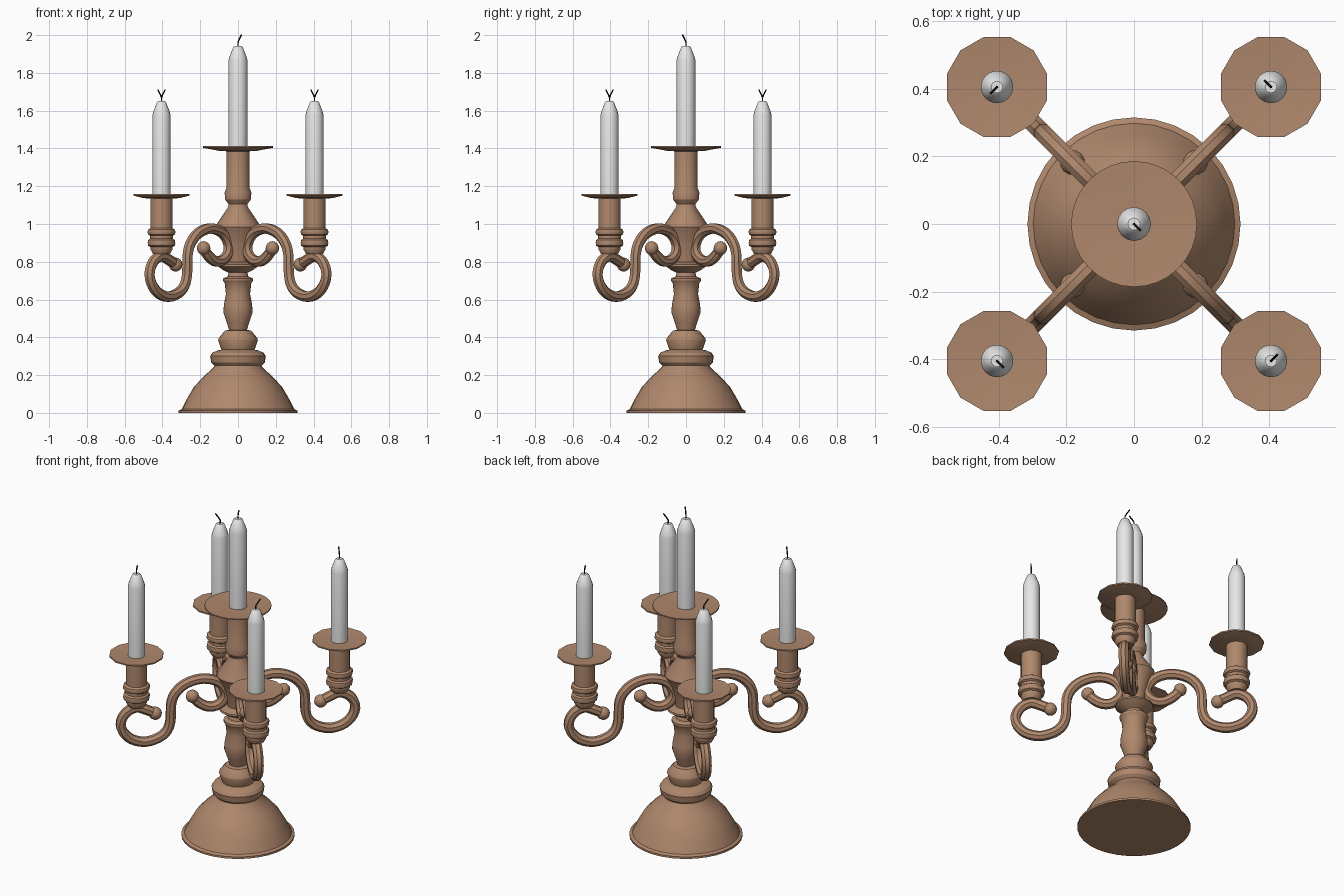
import bpy, bmesh, math
from mathutils import Vector, Matrix
from mathutils.geometry import interpolate_bezier

if "Cube" in bpy.data.objects:
    bpy.data.objects.remove(bpy.data.objects["Cube"])


def material(name, rgb):
    m = bpy.data.materials.new(name)
    m.diffuse_color = (*rgb, 1)
    m.use_nodes = True
    m.node_tree.nodes["Principled BSDF"].inputs["Base Color"].default_value = m.diffuse_color
    return m


BRONZE = material("warm bronze", (0.43, 0.245, 0.15))
WAX = material("white wax", (0.8, 0.8, 0.8))
WICK = material("black wick", (0.015, 0.015, 0.015))


def finish(name, bm, mat, place=Matrix(), angle=30):
    bmesh.ops.recalc_face_normals(bm, faces=bm.faces)
    bm.transform(place)
    me = bpy.data.meshes.new(name)
    bm.to_mesh(me)
    bm.free()
    me.materials.append(mat)
    ob = bpy.data.objects.new(name, me)
    bpy.context.collection.objects.link(ob)
    bpy.ops.object.select_all(action='DESELECT')
    ob.select_set(True)
    bpy.context.view_layer.objects.active = ob
    bpy.ops.object.shade_smooth_by_angle(angle=math.radians(angle))
    return ob


def skin(bm, rings):
    """Join successive rings of vertices and cap both ends."""
    n = len(rings[0])
    for a, b in zip(rings, rings[1:]):
        for i in range(n):
            j = (i + 1) % n
            bm.faces.new((a[i], a[j], b[j], b[i]))
    bm.faces.new(rings[0][::-1])
    bm.faces.new(rings[-1])


def lathe(name, profile, sides, mat, place=Matrix(), angle=30):
    bm = bmesh.new()
    skin(bm, [[bm.verts.new((r * math.cos(math.tau * i / sides),
                             r * math.sin(math.tau * i / sides), z))
               for i in range(sides)] for r, z in profile])
    return finish(name, bm, mat, place, angle)


def tube(bm, pts, side, rad, sides, turn=0.0):
    """Sweep a polygon along a flat path; side is the path plane's normal."""
    rings = []
    for i, p in enumerate(pts):
        t = (pts[min(i + 1, len(pts) - 1)] - pts[max(i - 1, 0)]).normalized()
        n = t.cross(side)
        rings.append([bm.verts.new(p + rad * (n * math.cos(a) + side * math.sin(a)))
                      for a in (math.tau * k / sides + turn for k in range(sides))])
    skin(bm, rings)


def smooth_path(p, steps):
    """Catmull-Rom curve through the given points."""
    out = []
    for i in range(len(p) - 1):
        a, b = p[max(i - 1, 0)], p[min(i + 2, len(p) - 1)]
        seg = interpolate_bezier(p[i], p[i] + (p[i + 1] - a) / 6,
                                 p[i + 1] - (b - p[i]) / 6, p[i + 1], steps + 1)
        out += [Vector(v) for v in seg[:-1]]
    return out + [p[-1]]


def candle(prefix, z0, z1, r, place):
    # wax body with a tapered tip
    lathe(prefix + "_candle", [(r, z0 - 0.01), (r, z1 - 0.075), (r * 0.9, z1 - 0.055),
                               (r * 0.5, z1 - 0.005), (r * 0.36, z1)], 16, WAX, place, 35)
    # bent wick
    bm = bmesh.new()
    pts = [Vector((0, y, z1 + z)) for y, z in
           ((0, -0.01), (0, 0.02), (0.01, 0.037), (0.026, 0.06))]
    tube(bm, pts, Vector((1, 0, 0)), 0.004, 6)
    finish(prefix + "_wick", bm, WICK, place)


# turned central stem, from the foot to the top drip plate
STEM = [(0.315, 0), (0.315, 0.012), (0.298, 0.02), (0.27, 0.075), (0.235, 0.135),
        (0.185, 0.19), (0.13, 0.24), (0.125, 0.25), (0.142, 0.268), (0.147, 0.3),
        (0.135, 0.318), (0.11, 0.33), (0.088, 0.335), (0.105, 0.385), (0.103, 0.395),
        (0.07, 0.435), (0.048, 0.44), (0.058, 0.475), (0.077, 0.53), (0.075, 0.57),
        (0.064, 0.63), (0.07, 0.685), (0.08, 0.7), (0.08, 0.712), (0.055, 0.722),
        (0.05, 0.742), (0.08, 0.757), (0.105, 0.775), (0.103, 0.785), (0.06, 0.8),
        (0.07, 0.86), (0.09, 0.93), (0.118, 0.985), (0.115, 0.995), (0.052, 1.09),
        (0.05, 1.105), (0.068, 1.13), (0.071, 1.165), (0.06, 1.195), (0.06, 1.385),
        (0.1, 1.387), (0.186, 1.404), (0.186, 1.412), (0.05, 1.405)]
lathe("central_stem", STEM, 32, BRONZE)
candle("central", 1.41, 1.942, 0.05, Matrix.Rotation(math.radians(-135), 4, 'Z'))

# double scroll of one arm: front-view x and z, from inner curl to outer curl
SCROLL = [(.182, .872), (.16, .835), (.125, .805), (.088, .805), (.056, .84), (.05, .89),
          (.075, .945), (.12, .973), (.17, .972), (.218, .945), (.25, .9), (.265, .85),
          (.268, .79), (.27, .73), (.283, .675), (.315, .635), (.37, .615), (.425, .637),
          (.46, .69), (.467, .75), (.445, .805), (.405, .83), (.365, .81), (.33, .785)]
R = 0.405 * math.sqrt(2)

# socket with its rings and twelve-sided drip plate
SOCKET = [(0.045, 0.84), (0.06, 0.865), (0.06, 0.878), (0.073, 0.885), (0.076, 0.9),
          (0.073, 0.915), (0.062, 0.922), (0.062, 0.938), (0.073, 0.945), (0.077, 0.957),
          (0.073, 0.97), (0.06, 0.978), (0.06, 1.135), (0.1, 1.137), (0.153, 1.15),
          (0.153, 1.158), (0.05, 1.15)]

for k, label in enumerate(("back_right", "back_left", "front_left", "front_right")):
    turn = Matrix.Rotation(math.radians(45 + 90 * k), 4, 'Z')
    at_end = turn @ Matrix.Translation((R, 0, 0))
    path = smooth_path([Vector((x * math.sqrt(2), 0, z)) for x, z in SCROLL], 3)
    bm = bmesh.new()
    tube(bm, path, Vector((0, 1, 0)), 0.029, 8, math.pi / 8)
    # balls at both scroll ends
    for p in (path[0], path[-1]):
        bmesh.ops.create_uvsphere(bm, u_segments=12, v_segments=8, radius=0.037,
                                  matrix=Matrix.Translation(p))
    finish(label + "_arm", bm, BRONZE, turn, 40)
    lathe(label + "_socket", SOCKET, 12, BRONZE, at_end, 35)
    candle(label, 1.155, 1.65, 0.048, at_end)
